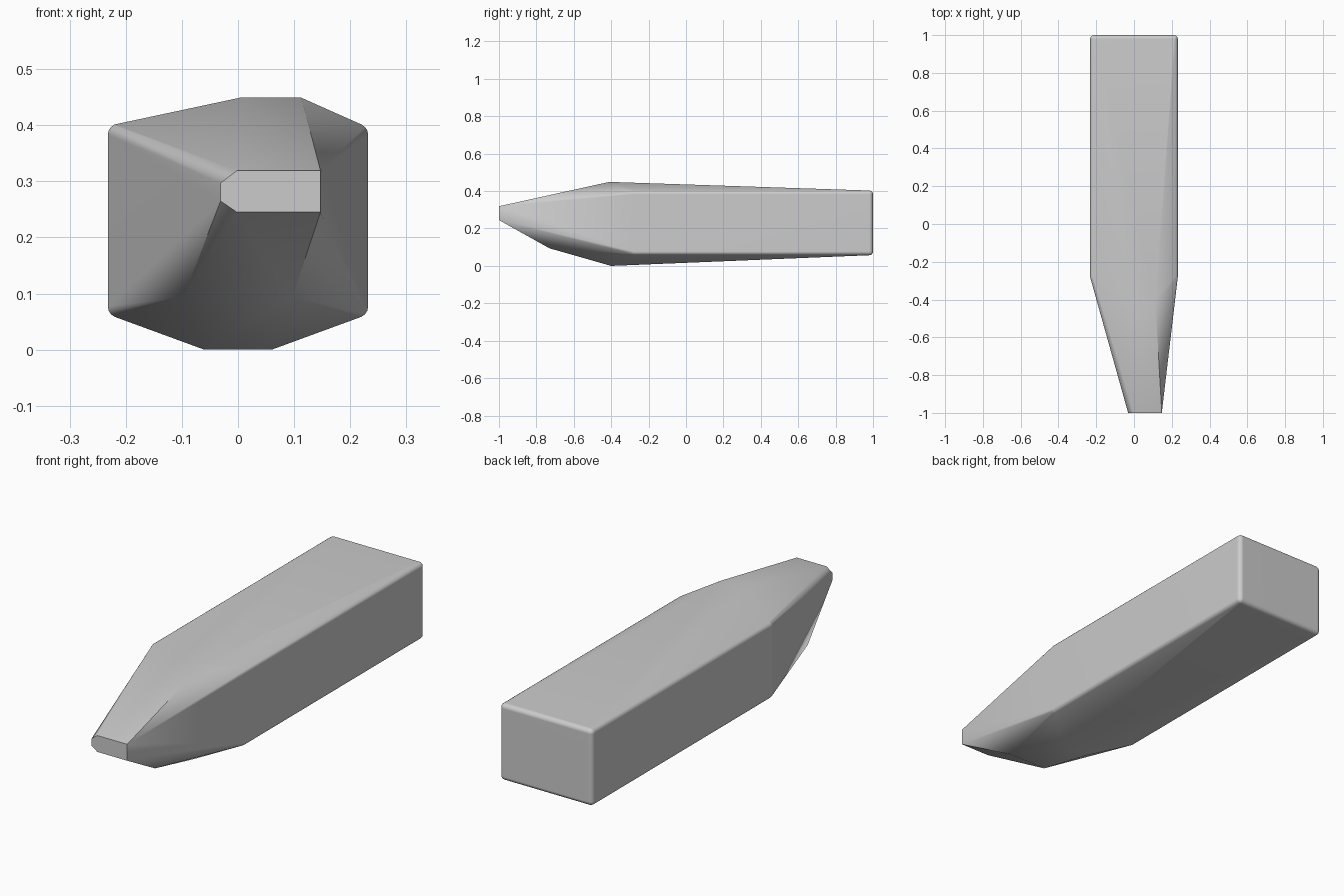
import bpy, bmesh, math
from mathutils import Matrix

if "Cube" in bpy.data.objects:
    bpy.data.objects.remove(bpy.data.objects["Cube"])

# Rounded block that forms the long rear body
bm = bmesh.new()
bmesh.ops.create_cube(bm, size=1, matrix=Matrix.Translation((0, 0.35, 0.23))
                      @ Matrix.Diagonal((0.464, 1.30, 0.346, 1)))
bmesh.ops.bevel(bm, geom=bm.edges[:], offset=0.02, segments=4,
                profile=0.5, affect='EDGES')
bmesh.ops.delete(bm, geom=bm.faces[:], context='FACES_ONLY')
bmesh.ops.delete(bm, geom=bm.edges[:], context='EDGES_FACES') if bm.edges else None
points = [v.co.copy() for v in bm.verts]
if not points:
    raise RuntimeError("rounded block lost its points")
bm.free()

# Blunt offset tip at the front
points += [(x, -1, z) for x, z in
           ((-0.031, 0.265), (-0.031, 0.297), (-0.002, 0.319),
            (0.147, 0.319), (0.147, 0.245), (-0.002, 0.245))]
# Top crest, belly and chin
points += [(0.003, -0.41, 0.449), (0.113, -0.41, 0.449)]
for s in (-1, 1):
    points += [(s * 0.06, -0.40, 0), (s * 0.097, -0.73, 0.094)]

# Stretch a convex skin over all of them
bm = bmesh.new()
for p in points:
    bm.verts.new(p)
hull = bmesh.ops.convex_hull(bm, input=bm.verts[:])
spare = {g for g in hull["geom_interior"] + hull["geom_unused"]
         if isinstance(g, bmesh.types.BMVert)}
bmesh.ops.delete(bm, geom=list(spare), context='VERTS')
bmesh.ops.dissolve_limit(bm, angle_limit=math.radians(0.5),
                         verts=bm.verts[:], edges=bm.edges[:])
bmesh.ops.recalc_face_normals(bm, faces=bm.faces[:])
mesh = bpy.data.meshes.new("faceted_bar")
bm.to_mesh(mesh)
bm.free()

bar = bpy.data.objects.new("faceted_bar", mesh)
bpy.context.collection.objects.link(bar)
bpy.context.view_layer.objects.active = bar
bar.select_set(True)
bpy.ops.object.shade_smooth_by_angle(angle=math.radians(30))

# Keep the large faces flat beside the soft rounded edges
weighted = bar.modifiers.new("weighted_normals", 'WEIGHTED_NORMAL')
weighted.keep_sharp = True
